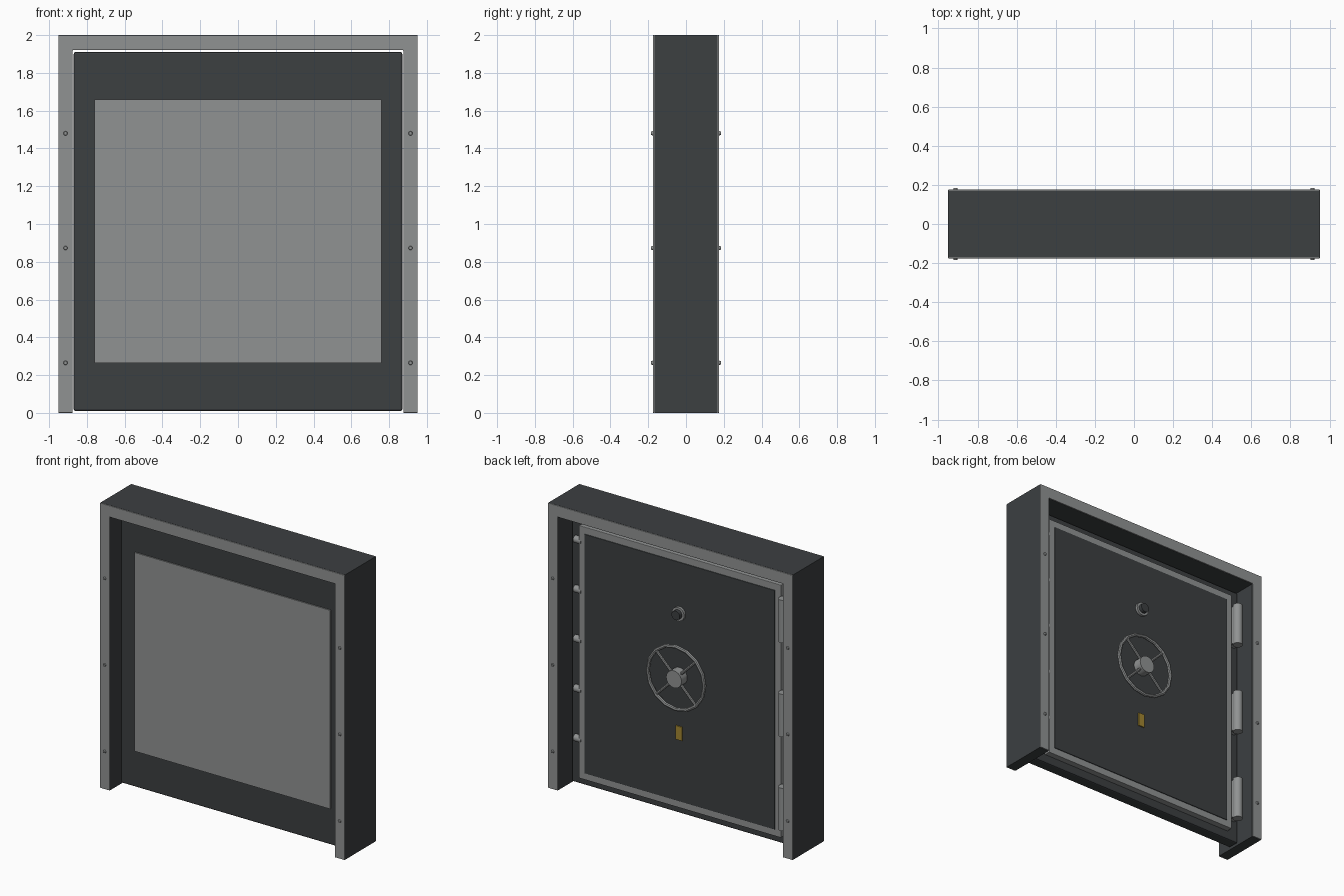
import bpy
import bmesh
from math import pi, radians
from mathutils import Matrix, Vector

if "Cube" in bpy.data.objects:
    bpy.data.objects.remove(bpy.data.objects["Cube"])


def material(name, color):
    m = bpy.data.materials.new(name)
    m.diffuse_color = (*color, 1)
    m.use_nodes = True
    m.node_tree.nodes["Principled BSDF"].inputs["Base Color"].default_value = m.diffuse_color
    return m


DARK = material("dark_steel", (0.045, 0.05, 0.053))
STEEL = material("brushed_steel", (0.28, 0.29, 0.29))
BRASS = material("brass", (0.36, 0.24, 0.03))


def finish(bm, name, mat, bevel=0.0, smooth=False):
    bmesh.ops.recalc_face_normals(bm, faces=bm.faces)
    me = bpy.data.meshes.new(name)
    bm.to_mesh(me)
    bm.free()
    me.materials.append(mat)
    ob = bpy.data.objects.new(name, me)
    bpy.context.collection.objects.link(ob)
    if bevel:
        mod = ob.modifiers.new("bevel", 'BEVEL')
        mod.width = bevel
        mod.segments = 2
    if smooth:
        bpy.ops.object.select_all(action='DESELECT')
        ob.select_set(True)
        bpy.context.view_layer.objects.active = ob
        bpy.ops.object.shade_smooth_by_angle(angle=radians(35))
    return ob


def box(name, lo, hi, mat, bevel=0.0):
    lo, hi = Vector(lo), Vector(hi)
    bm = bmesh.new()
    bmesh.ops.create_cube(bm, size=1, matrix=Matrix.Translation((lo + hi) / 2)
                          @ Matrix.Diagonal((*(hi - lo), 1)))
    return finish(bm, name, mat, bevel)


def rod(name, a, b, r, mat, segs=20, r2=None):
    a, b = Vector(a), Vector(b)
    d = b - a
    bm = bmesh.new()
    rot = d.to_track_quat('Z', 'Y').to_matrix().to_4x4()
    bmesh.ops.create_cone(bm, cap_ends=True, segments=segs, radius1=r,
                          radius2=r if r2 is None else r2, depth=d.length,
                          matrix=Matrix.Translation((a + b) / 2) @ rot)
    return finish(bm, name, mat, smooth=True)


def extrude_y(name, outline, y0, y1, mat, bevel=0.0):
    bm = bmesh.new()
    face = bm.faces.new([bm.verts.new((x, y0, z)) for x, z in outline])
    ext = bmesh.ops.extrude_face_region(bm, geom=[face], use_keep_orig=True)
    bmesh.ops.translate(bm, vec=(0, y1 - y0, 0),
                        verts=[v for v in ext["geom"] if isinstance(v, bmesh.types.BMVert)])
    return finish(bm, name, mat, bevel)


# Door surround: an upside-down U with lighter trim on both faces
U = [(-.95, 0), (-.95, 2), (.95, 2), (.95, 0),
     (.875, 0), (.875, 1.92), (-.875, 1.92), (-.875, 0)]
extrude_y("frame_body", U, -.168, .168, DARK)
for s, side in ((-1, "front"), (1, "back")):
    extrude_y(f"frame_trim_{side}", U, s * .167, s * .176, STEEL, .003)
    for x in (-.913, .913):
        for z in (.265, .873, 1.48):
            rod(f"trim_rivet_{side}", (x, s * .174, z), (x, s * .184, z), .012, STEEL, 12, .009)

# Door slab and its front panel
box("door_slab", (-.87, -.055, .01), (.87, .025, 1.91), DARK, .01)
box("front_panel", (-.76, -.063, .265), (.76, -.05, 1.66), STEEL)

# Stepped back of the door
box("back_rim", (-.785, .02, .07), (.785, .067, 1.845), STEEL, .004)
box("back_panel", (-.74, .06, .118), (.74, .072, 1.797), DARK, .003)

# Locking bolts on the opening edge, hinges on the other
for i in range(5):
    z = .337 + .3485 * i
    rod("locking_bolt", (.77, .045, z), (.83, .045, z), .025, STEEL, 16)
for z in (.30, .96, 1.62):
    rod("hinge_barrel", (-.818, .088, z - .15), (-.818, .088, z + .15), .033, STEEL, 16)
    box("hinge_leaf", (-.84, .02, z - .14), (-.79, .08, z + .14), STEEL)

# Handwheel: ring, hub and four spokes
wheel = Matrix.Translation((0, .11, 1.0)) @ Matrix.Rotation(pi / 2, 4, 'X')
bpy.ops.mesh.primitive_torus_add(major_radius=.22, minor_radius=.013,
                                 major_segments=16, minor_segments=8)
ring = bpy.context.object
ring.name = "handwheel_ring"
ring.matrix_world = wheel
ring.data.materials.append(STEEL)
bpy.ops.object.shade_smooth_by_angle(angle=radians(35))
rod("handwheel_hub", (0, .065, 1.0), (0, .135, 1.0), .06, STEEL)
for i in range(4):
    tip = wheel @ Matrix.Rotation(pi / 4 + i * pi / 2, 4, 'Z') @ Vector((.22, 0, 0))
    rod("handwheel_spoke", (0, .11, 1.0), tip, .01, STEEL, 8)

# Dial and brass plate
rod("dial_flange", (0, .065, 1.44), (0, .09, 1.44), .048, STEEL, 24)
rod("dial_knob", (0, .085, 1.44), (0, .115, 1.44), .032, DARK, 24)
box("brass_plate", (-.024, .068, .552), (.024, .08, .648), BRASS)
